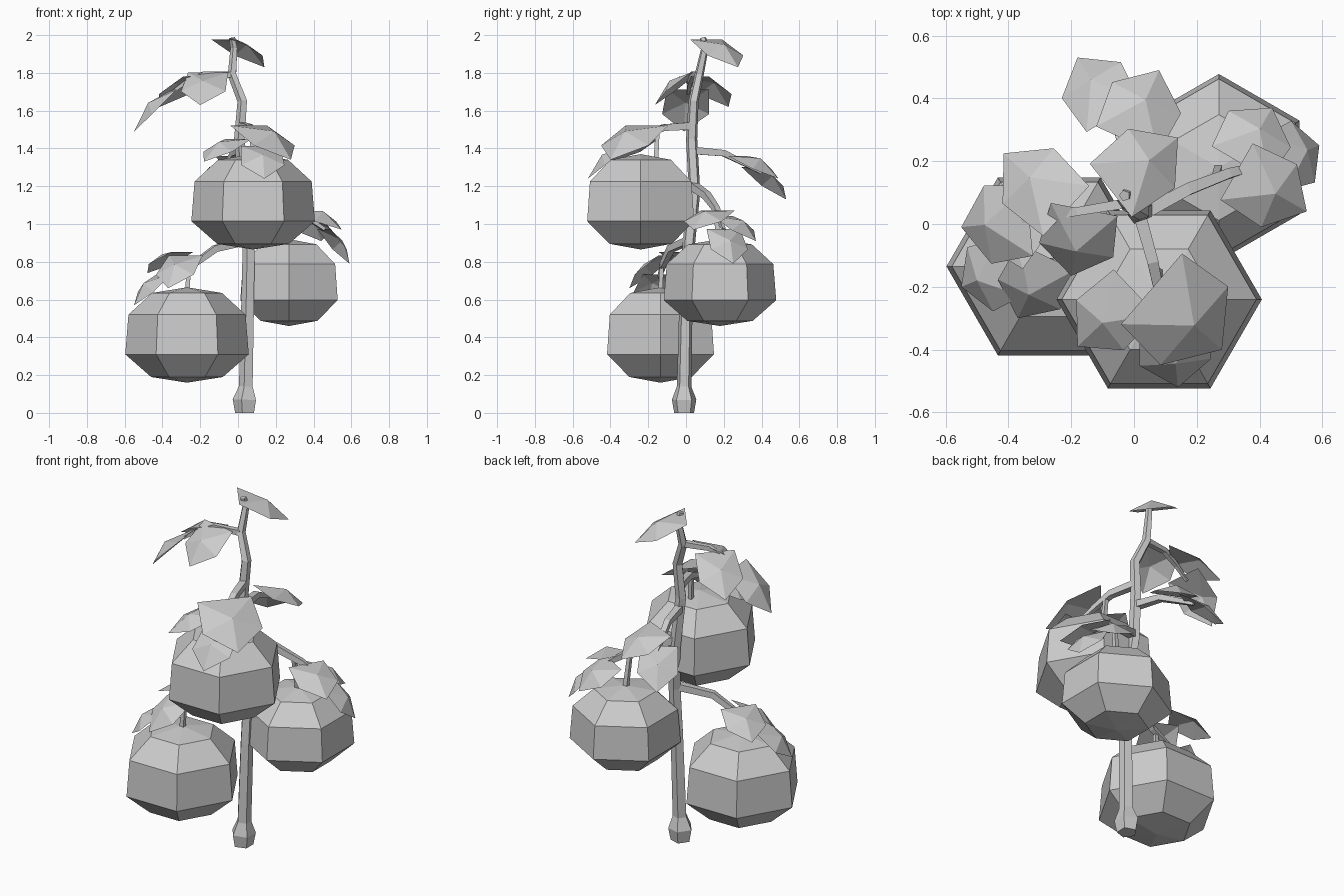
import bpy
from math import sin, cos, pi, radians
from mathutils import Vector


def make(name, verts, faces):
    me = bpy.data.meshes.new(name)
    me.from_pydata([tuple(v) for v in verts], [], faces)
    me.update()
    ob = bpy.data.objects.new(name, me)
    bpy.context.collection.objects.link(ob)
    return ob


def tube(name, path, sides):
    """Faceted tube through (x, y, z, radius) points."""
    pts = [Vector(p[:3]) for p in path]
    verts, faces = [], []
    side = None
    for i, p in enumerate(pts):
        d = (pts[min(i + 1, len(pts) - 1)] - pts[max(i - 1, 0)]).normalized()
        if i == 0:
            side = Vector((1, 0, 0)) if abs(d.z) > 0.8 else d.cross(Vector((0, 0, 1)))
        side = (side - d * side.dot(d)).normalized()
        up = d.cross(side)
        for k in range(sides):
            a = 2 * pi * (k + 0.5) / sides
            verts.append(p + (side * cos(a) + up * sin(a)) * path[i][3])
    for i in range(len(pts) - 1):
        for k in range(sides):
            a, b = i * sides + k, i * sides + (k + 1) % sides
            faces.append((a, b, b + sides, a + sides))
    faces.append(tuple(reversed(range(sides))))
    faces.append(tuple(range(len(verts) - sides, len(verts))))
    return make(name, verts, faces)


def fruit(name, x, y, z, s, turn):
    """Six-sided fruit: stacked rings closed by shallow points."""
    rings = [(0.19, 0.03), (0.327, 0.15), (0.31, 0.36), (0.185, 0.475)]
    verts = [(x, y, z)]
    for r, h in rings:
        for k in range(6):
            a = radians(turn + 60 * k)
            verts.append((x + s * r * cos(a), y + s * r * sin(a), z + s * h))
    verts.append((x, y, z + s * 0.505))
    faces = []
    for k in range(6):
        n = (k + 1) % 6
        faces.append((0, 1 + n, 1 + k))
        for i in range(3):
            b = 1 + 6 * i
            faces.append((b + k, b + n, b + 6 + n, b + 6 + k))
        faces.append((19 + k, 19 + n, 25))
    return make(name, verts, faces)


def leaf(name, base, tip, w):
    """Domed pentagon leaf from the middle of its base edge to its tip."""
    b, t = Vector(base), Vector(tip)
    d = t - b
    side = d.cross(Vector((0, 0, 1))).normalized()
    up = side.cross(d).normalized()
    verts = [b - side * w * 0.45 - up * 0.01, b + side * w * 0.45 - up * 0.01,
             b + d * 0.6 + side * w * 0.5, t, b + d * 0.6 - side * w * 0.5,
             b + d * 0.48 + up * w * 0.19]
    return make(name, verts, [(i, (i + 1) % 5, 5) for i in range(5)])


# Main stem with flared foot
tube("stem", [(0.04, -0.01, 0, 0.055), (0.04, -0.01, 0.07, 0.068),
              (0.045, -0.01, 0.14, 0.04), (0.055, 0.0, 0.6, 0.037),
              (0.06, 0.015, 0.9, 0.035), (0.035, 0.045, 1.17, 0.032),
              (0.01, 0.03, 1.45, 0.031), (0.025, 0.04, 1.65, 0.028),
              (-0.03, 0.07, 1.79, 0.025), (-0.02, 0.1, 1.93, 0.02),
              (-0.03, 0.09, 1.985, 0.018)], 5)

# Branches
branches = {
    "lower_left": [(0.05, 0.01, 0.91, 0.028), (-0.12, -0.08, 0.87, 0.025),
                   (-0.23, -0.12, 0.79, 0.021), (-0.4, -0.14, 0.72, 0.012)],
    "right": [(0.04, 0.04, 1.2, 0.03), (0.17, 0.11, 1.15, 0.027),
              (0.3, 0.16, 1.08, 0.022), (0.46, 0.2, 0.97, 0.012)],
    "front": [(0.015, 0.04, 1.52, 0.028), (0.06, -0.12, 1.51, 0.025),
              (0.08, -0.22, 1.47, 0.02), (0.11, -0.33, 1.41, 0.012)],
    "back": [(0.015, 0.03, 1.39, 0.028), (-0.02, 0.2, 1.375, 0.024),
             (-0.06, 0.33, 1.31, 0.018), (-0.08, 0.4, 1.27, 0.01)],
    "upper_left": [(-0.03, 0.065, 1.79, 0.022), (-0.18, 0.04, 1.795, 0.019),
                   (-0.28, 0.02, 1.75, 0.015), (-0.36, 0.01, 1.69, 0.01)],
}
for n, path in branches.items():
    tube(n + "_branch", path, 4)

# Fruits and their stalks
fruits = [("left", -0.27, -0.135, 0.16, 1, 0, (-0.26, -0.13, 0.77)),
          ("right", 0.27, 0.18, 0.46, 0.91, 30, (0.26, 0.15, 1.09)),
          ("front", 0.08, -0.24, 0.865, 1, 0, (0.07, -0.15, 1.5))]
for n, x, y, z, s, turn, top in fruits:
    fruit(n + "_fruit", x, y, z, s, turn)
    foot_y = -0.16 if n == "front" else y
    tube(n + "_fruit_stalk", [(x, foot_y, z + 0.46 * s, 0.018), (*top, 0.015)], 4)

# Leaves: base, tip, width
leaves = {
    "crown": [((-0.07, 0.11, 1.985), (0.14, 0.275, 1.83), 0.24)],
    "front": [((0.06, -0.21, 1.53), (0.28, -0.4, 1.34), 0.33),
              ((0.0, -0.22, 1.46), (-0.18, -0.39, 1.33), 0.22),
              ((0.12, -0.32, 1.42), (0.14, -0.52, 1.24), 0.23)],
    "upper_left": [((-0.16, 0.04, 1.81), (-0.2, -0.165, 1.63), 0.24),
                   ((-0.22, 0.045, 1.79), (-0.415, 0.225, 1.62), 0.24),
                   ((-0.34, 0.01, 1.72), (-0.55, -0.01, 1.49), 0.25)],
    "lower_left": [((-0.28, -0.11, 0.84), (-0.37, -0.3, 0.66), 0.22),
                   ((-0.3, -0.06, 0.86), (-0.48, 0.07, 0.74), 0.22),
                   ((-0.4, -0.14, 0.74), (-0.55, -0.2, 0.57), 0.22)],
    "right": [((0.34, 0.2, 1.05), (0.44, 0.37, 0.91), 0.23),
              ((0.33, 0.165, 1.08), (0.55, 0.04, 0.97), 0.23),
              ((0.46, 0.2, 0.98), (0.59, 0.25, 0.79), 0.21)],
    "back": [((-0.02, 0.27, 1.37), (0.08, 0.49, 1.24), 0.24),
             ((-0.07, 0.35, 1.31), (-0.18, 0.53, 1.13), 0.22)],
}
for n, group in leaves.items():
    for i, (b, t, w) in enumerate(group):
        leaf(f"{n}_leaf_{i + 1}", b, t, w)
